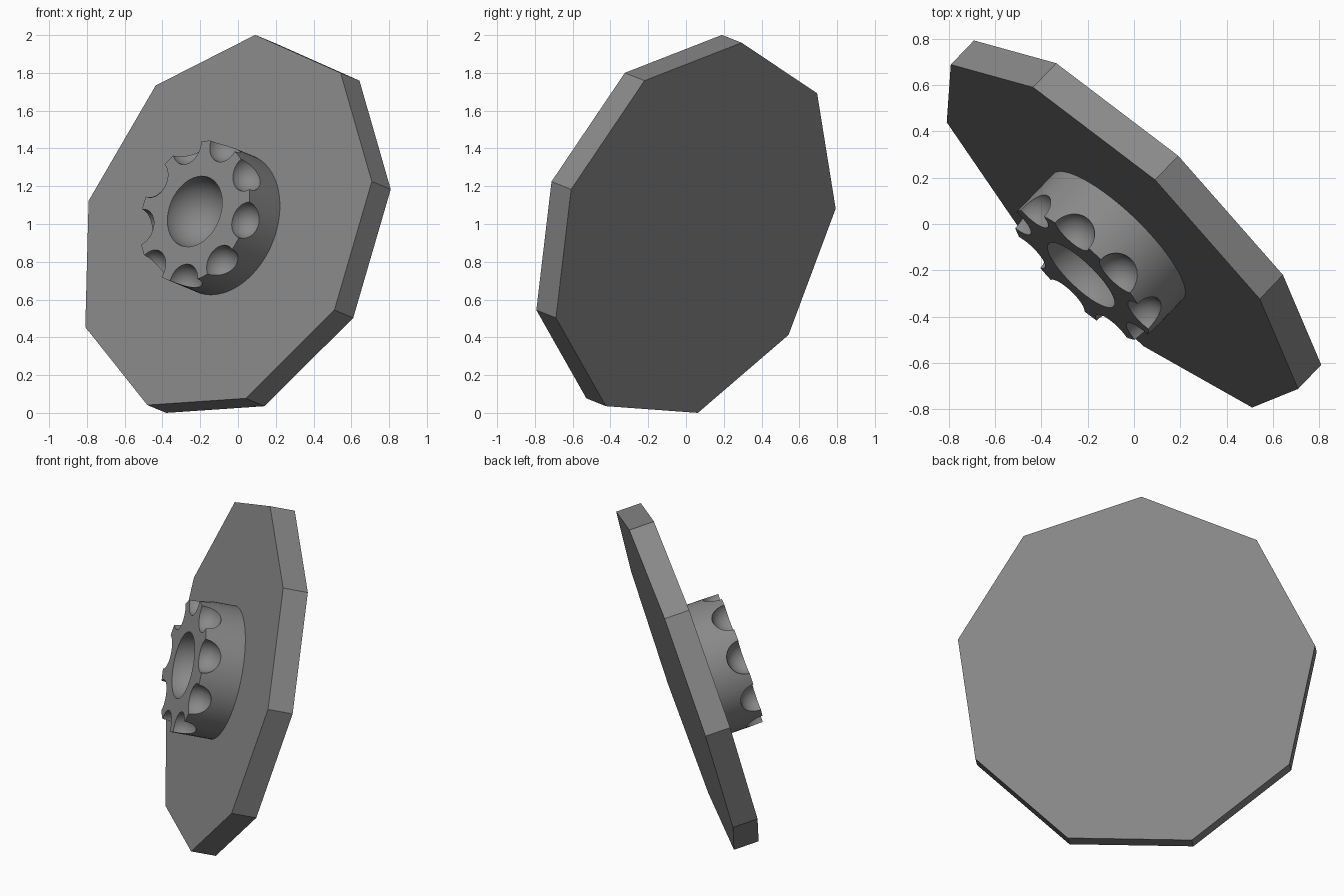
import bpy, bmesh, math
from mathutils import Vector, Matrix

if "Cube" in bpy.data.objects:
    bpy.data.objects.remove(bpy.data.objects["Cube"])

SIDES = 9          # plate sides, also number of rim notches
R_PLATE, T_PLATE = 1.043, 0.15
R_HUB, H_HUB = 0.39, 0.24

# tilted frame: w = hub direction, u = towards one plate corner
w = Vector((-0.666, -0.693, 0.276)).normalized()
u = Vector((0.153, 0.234, 0.959))
u = (u - w * u.dot(w)).normalized()
v = w.cross(u)
frame = Matrix((u, v, w)).transposed().to_4x4()

grey = bpy.data.materials.new("grey")
grey.diffuse_color = (0.25, 0.25, 0.25, 1)
grey.use_nodes = True
grey.node_tree.nodes["Principled BSDF"].inputs["Base Color"].default_value = grey.diffuse_color


def add_object(name, bm):
    bmesh.ops.recalc_face_normals(bm, faces=bm.faces)
    me = bpy.data.meshes.new(name)
    bm.to_mesh(me)
    bm.free()
    me.materials.append(grey)
    ob = bpy.data.objects.new(name, me)
    bpy.context.collection.objects.link(ob)
    return ob


def prism(name, n, r, z0, z1):
    bm = bmesh.new()
    ring = [(r * math.cos(2 * math.pi * i / n), r * math.sin(2 * math.pi * i / n)) for i in range(n)]
    lo = [bm.verts.new((x, y, z0)) for x, y in ring]
    hi = [bm.verts.new((x, y, z1)) for x, y in ring]
    bm.faces.new(lo)
    bm.faces.new(hi)
    for i in range(n):
        j = (i + 1) % n
        bm.faces.new((lo[i], lo[j], hi[j], hi[i]))
    return add_object(name, bm)


# nine-sided plate and round hub
plate = prism("plate", SIDES, R_PLATE, -T_PLATE, 0)
hub = prism("hub", 96, R_HUB, -0.005, H_HUB)

# ball cutters: central dimple and notches around the rim
bm = bmesh.new()
balls = [(0, 0, 0.195)]
for k in range(SIDES):
    a = math.radians(20 + 40 * k)
    balls.append((R_HUB * math.cos(a), R_HUB * math.sin(a), 0.1))
for x, y, r in balls:
    bmesh.ops.create_uvsphere(bm, u_segments=48, v_segments=25, radius=r,
                              matrix=Matrix.Translation((x, y, H_HUB)))
cutter = add_object("notch_cutter", bm)
cutter.hide_render = True

mod = hub.modifiers.new("notches", 'BOOLEAN')
mod.operation = 'DIFFERENCE'
mod.solver = 'EXACT'
mod.object = cutter
bpy.context.view_layer.objects.active = hub
hub.select_set(True)
bpy.ops.object.modifier_apply(modifier=mod.name)
bpy.data.objects.remove(cutter)
bpy.ops.object.shade_smooth_by_angle(angle=math.radians(30))

# tilt both parts, then centre them and stand them on the ground
for ob in (plate, hub):
    ob.data.transform(frame)
pts = [p.co for p in plate.data.vertices]
lo = [min(p[i] for p in pts) for i in range(3)]
hi = [max(p[i] for p in pts) for i in range(3)]
shift = Matrix.Translation((-(lo[0] + hi[0]) / 2, -(lo[1] + hi[1]) / 2, -lo[2]))
for ob in (plate, hub):
    ob.data.transform(shift)
